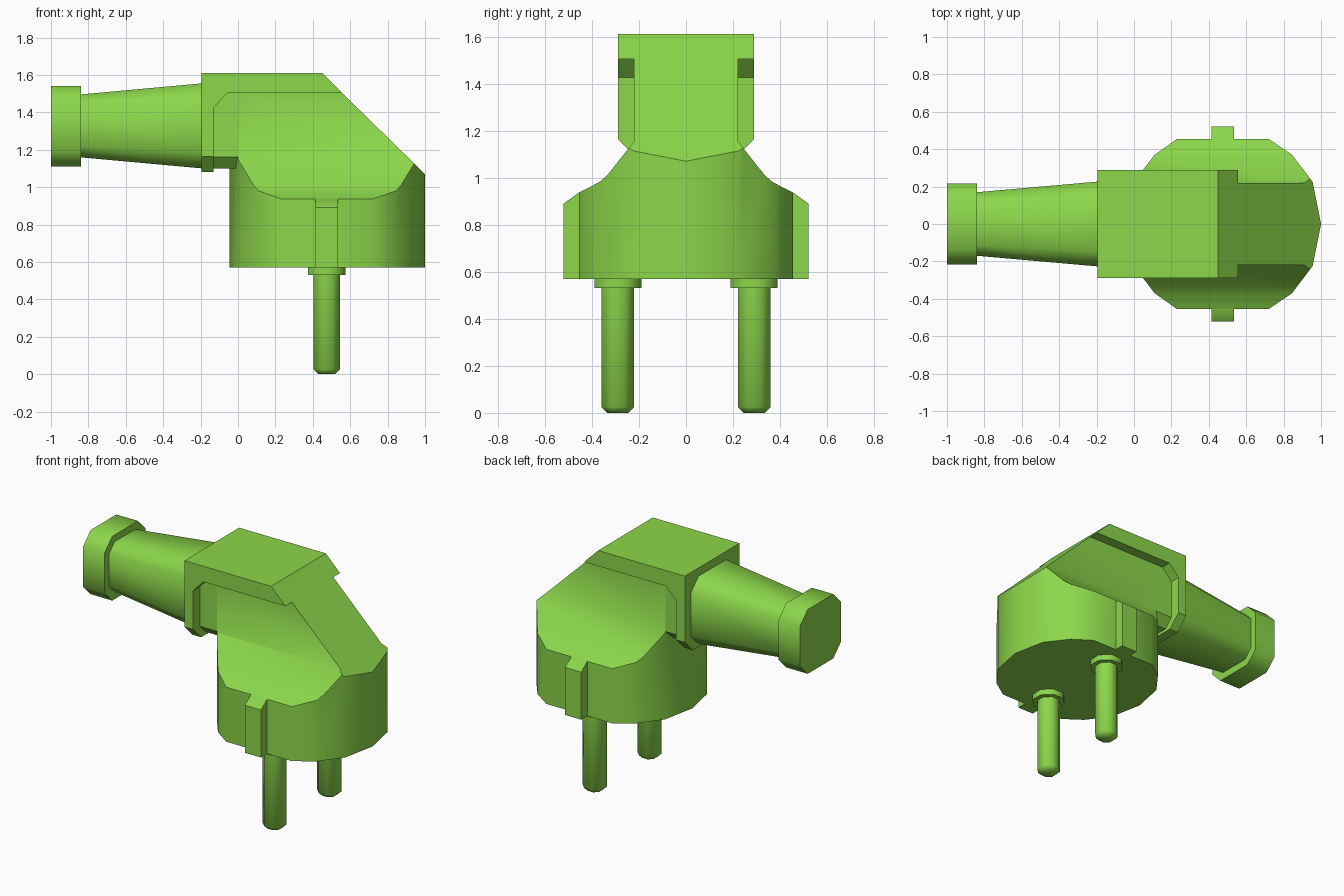
import bpy, bmesh, math
from mathutils import Vector

if "Cube" in bpy.data.objects:
    bpy.data.objects.remove(bpy.data.objects["Cube"])

green = bpy.data.materials.new("plug green")
green.diffuse_color = (0.262, 0.68, 0.07, 1)
green.use_nodes = True
green.node_tree.nodes["Principled BSDF"].inputs["Base Color"].default_value = green.diffuse_color


def finish(name, bm, angle=40):
    bmesh.ops.recalc_face_normals(bm, faces=bm.faces[:])
    me = bpy.data.meshes.new(name)
    bm.to_mesh(me)
    bm.free()
    me.materials.append(green)
    ob = bpy.data.objects.new(name, me)
    bpy.context.collection.objects.link(ob)
    select(ob)
    bpy.ops.object.shade_smooth_by_angle(angle=math.radians(angle))
    return ob


def select(ob):
    bpy.ops.object.select_all(action='DESELECT')
    ob.select_set(True)
    bpy.context.view_layer.objects.active = ob


def loft(name, rings, angle=40):
    """Skin a list of equal-length point rings and cap both ends."""
    bm = bmesh.new()
    vs = [[bm.verts.new(p) for p in ring] for ring in rings]
    n = len(vs[0])
    for a, b in zip(vs, vs[1:]):
        for i in range(n):
            j = (i + 1) % n
            bm.faces.new((a[i], a[j], b[j], b[i]))
    bm.faces.new(vs[0][::-1])
    bm.faces.new(vs[-1])
    return finish(name, bm, angle)


def octagon(x, hy, z0, z1, c, top_cut=True):
    """Rectangle in the yz plane with cut corners."""
    t = c if top_cut else 0.0
    pts = [(hy, z0 + c), (hy, z1 - t)]
    if top_cut:
        pts += [(hy - c, z1), (c - hy, z1)]
    pts += [(-hy, z1 - t), (-hy, z0 + c), (c - hy, z0), (hy - c, z0)]
    return [(x, y, z) for y, z in pts]


def prism_x(name, prof, x0, x1):
    return loft(name, [[(x, y, z) for y, z in prof] for x in (x0, x1)])


def prism_y(name, prof, y0, y1, angle=30):
    return loft(name, [[(x, y, z) for x, z in prof] for y in (y0, y1)], angle)


# Plug body: rounded footprint trimmed to a flared cross-section
half = [(0.955, 0.225), (0.845, 0.37), (0.72, 0.455),
        (0.23, 0.455), (0.11, 0.37), (0.0, 0.225)]
foot = [(1.0, 0)] + half + [(-0.045, 0)] + [(x, -y) for x, y in reversed(half)]
body = loft("body", [[(x, y, z) for x, y in foot] for z in (0.57, 1.507)])

flare = [(0.6, 0.4), (0.6, 0.86), (0.455, 0.937), (0.37, 0.98),
         (0.335, 1.01), (0.22, 1.155), (0.22, 1.7)]
cutter = prism_x("flare_cutter", flare + [(-y, z) for y, z in reversed(flare)], -0.5, 1.5)
cutter.hide_render = True
mod = body.modifiers.new("flare", 'BOOLEAN')
mod.operation = 'INTERSECT'
mod.solver = 'EXACT'
mod.object = cutter
select(body)
bpy.ops.object.modifier_apply(modifier=mod.name)
bpy.data.objects.remove(cutter)

# Sloping back of the body
bm = bmesh.new()
bm.from_mesh(body.data)
res = bmesh.ops.bisect_plane(bm, geom=bm.verts[:] + bm.edges[:] + bm.faces[:],
                             plane_co=Vector((0.555, 0, 1.505)),
                             plane_no=Vector((0.435, 0, 0.445)), clear_outer=True)
cut = [e for e in res["geom_cut"] if isinstance(e, bmesh.types.BMEdge)]
bmesh.ops.holes_fill(bm, edges=cut, sides=0)
bmesh.ops.recalc_face_normals(bm, faces=bm.faces[:])
bm.to_mesh(body.data)
bm.free()
select(body)
bpy.ops.object.shade_smooth_by_angle(angle=math.radians(40))

# Neck joining the body to the cable side
loft("neck", [octagon(x, 0.22, 1.10, 1.507, 0.06, False) for x in (-0.15, 0.1)], 30)

# Hood over the neck and the flange below it
prism_y("hood", [(-0.195, 1.61), (0.45, 1.61), (0.555, 1.505),
                 (-0.055, 1.505), (-0.13, 1.425), (-0.195, 1.425)], -0.29, 0.29)
loft("flange", [octagon(x, 0.29, 1.08, 1.425, 0.085, False) for x in (-0.195, -0.13)], 30)

# Tapered cable sleeve and its end collar
loft("cable_sleeve", [octagon(-0.85, 0.169, 1.16, 1.495, 0.06),
                      octagon(-0.19, 0.227, 1.10, 1.555, 0.08)], 50)
loft("sleeve_collar", [octagon(x, 0.216, 1.11, 1.542, 0.08) for x in (-1.0, -0.84)], 50)


def ring(y, r, z):
    r /= math.cos(math.pi / 8)
    return [(0.475 + r * math.cos((i + 0.5) * math.pi / 4),
             y + r * math.sin((i + 0.5) * math.pi / 4), z) for i in range(8)]


# Side keys, pins and pin collars, one per side
for s, side in ((-1, "front"), (1, "back")):
    key = [(0.40 * s, 0.57), (0.52 * s, 0.57), (0.52 * s, 0.89),
           (0.455 * s, 0.937), (0.40 * s, 0.937)]
    prism_x(side + "_key", key, 0.415, 0.535)
    y = 0.29 * s
    loft(side + "_pin", [ring(y, 0.045, 0), ring(y, 0.07, 0.025), ring(y, 0.07, 0.58)], 46)
    loft(side + "_pin_collar", [ring(y, 0.1, 0.53), ring(y, 0.1, 0.575)], 46)
